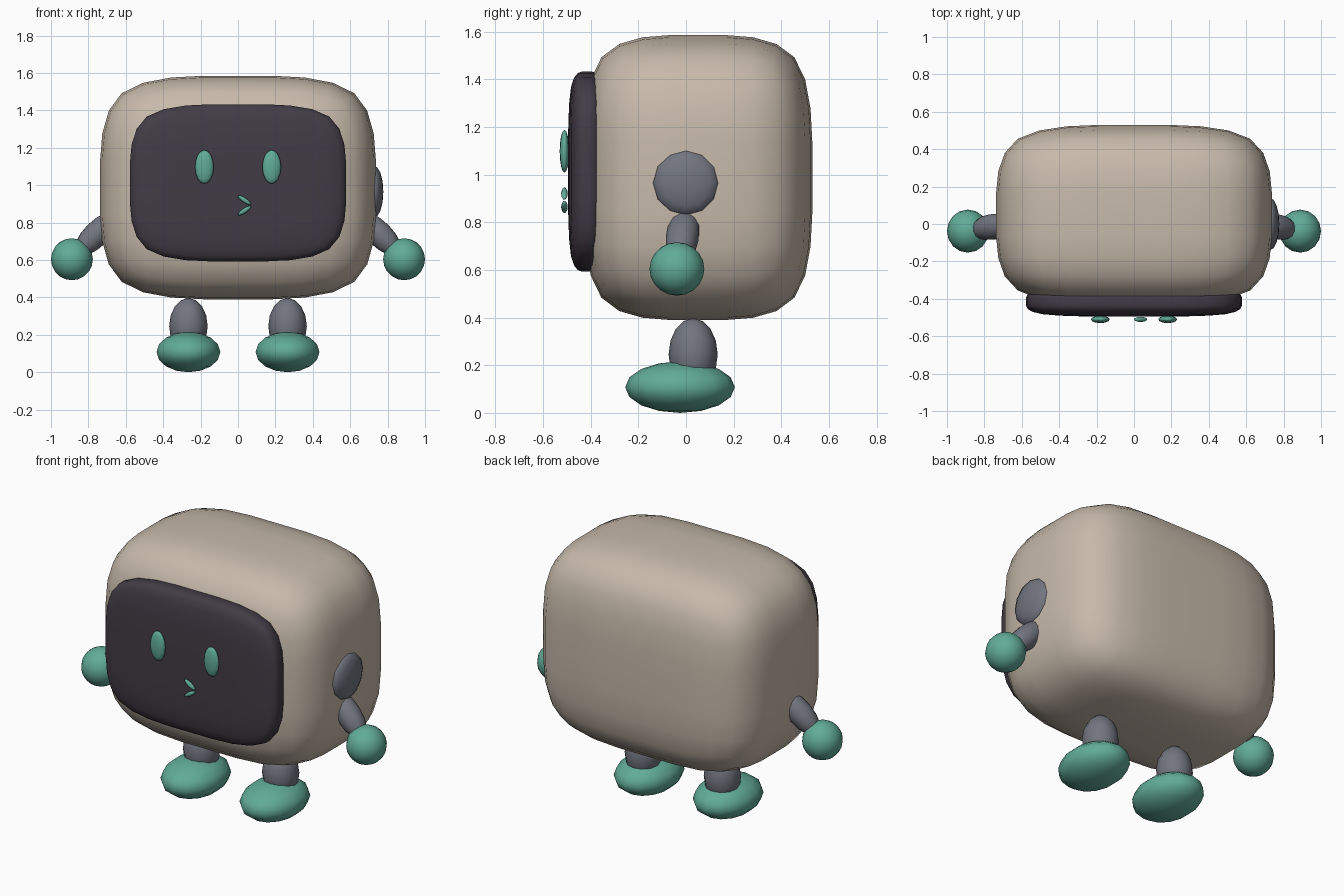
import bpy, bmesh, math
from mathutils import Matrix, Vector

if "Cube" in bpy.data.objects:
    bpy.data.objects.remove(bpy.data.objects["Cube"])


def material(name, rgb):
    m = bpy.data.materials.new(name)
    m.diffuse_color = (*rgb, 1)
    m.use_nodes = True
    m.node_tree.nodes["Principled BSDF"].inputs["Base Color"].default_value = m.diffuse_color
    return m


BEIGE = material("warm_beige", (0.57, 0.49, 0.405))
DARK = material("dark_plum", (0.055, 0.045, 0.06))
GREY = material("slate_grey", (0.17, 0.18, 0.215))
TEAL = material("teal_green", (0.12, 0.41, 0.31))


def finish(bm, name, mat):
    for f in bm.faces:
        f.smooth = True
    me = bpy.data.meshes.new(name)
    bm.to_mesh(me)
    bm.free()
    me.materials.append(mat)
    ob = bpy.data.objects.new(name, me)
    bpy.context.collection.objects.link(ob)
    return ob


def soft_box(name, center, half, mat):
    """Box with one cut per axis, rounded by subdivision."""
    bm = bmesh.new()
    bmesh.ops.create_cube(bm, size=2)
    bmesh.ops.subdivide_edges(bm, edges=bm.edges[:], cuts=1, use_grid_fill=True)
    bmesh.ops.transform(bm, verts=bm.verts[:],
                        matrix=Matrix.Translation(center) @ Matrix.Diagonal((*half, 1)))
    ob = finish(bm, name, mat)
    mod = ob.modifiers.new("rounding", 'SUBSURF')
    mod.levels = mod.render_levels = 2
    mod.use_limit_surface = False
    return ob


def ellipsoid(name, center, half, mat, axis=(0, 0, 1), segs=12, rings=8):
    """Sphere scaled to its half sizes, its z pole turned to the axis."""
    bm = bmesh.new()
    bmesh.ops.create_uvsphere(bm, u_segments=segs, v_segments=rings, radius=1)
    turn = Vector((0, 0, 1)).rotation_difference(Vector(axis)).to_matrix().to_4x4()
    bmesh.ops.transform(bm, verts=bm.verts[:],
                        matrix=Matrix.Translation(center) @ turn @ Matrix.Diagonal((*half, 1)))
    return finish(bm, name, mat)


# Head-shaped body and face screen
soft_box("body", (0, 0.05, 0.9875), (0.737, 0.48, 0.5975), BEIGE)
soft_box("screen", (0, -0.415, 1.0125), (0.578, 0.08, 0.42), DARK)

# Limbs and eyes on both sides
for side, s in (("left", -1), ("right", 1)):
    ellipsoid(side + "_eye", (0.18 * s, -0.51, 1.098), (0.05, 0.02, 0.09), TEAL)
    ellipsoid(side + "_arm", (0.755 * s, -0.015, 0.74), (0.07, 0.07, 0.155), GREY,
              axis=(0.7 * s, -0.12, -0.7))
    ellipsoid(side + "_hand", (0.888 * s, -0.038, 0.604), (0.112, 0.115, 0.112), TEAL,
              segs=16, rings=10)
    ellipsoid(side + "_leg", (0.265 * s, 0.03, 0.245), (0.103, 0.103, 0.152), GREY)
    ellipsoid(side + "_foot", (0.265 * s, -0.025, 0.108), (0.175, 0.23, 0.108), TEAL,
              segs=14)

# Small wedge mouth made of two strokes
for name, s in (("mouth_upper", 1), ("mouth_lower", -1)):
    ellipsoid(name, (0.035, -0.51, 0.892 + 0.028 * s), (0.013, 0.014, 0.042), TEAL,
              axis=(0.8, 0, -0.55 * s), segs=8, rings=6)

# Round ear disc on one side only
ellipsoid("ear_disc", (0.727, 0.0, 0.965), (0.14, 0.14, 0.05), GREY, axis=(1, 0, 0))
